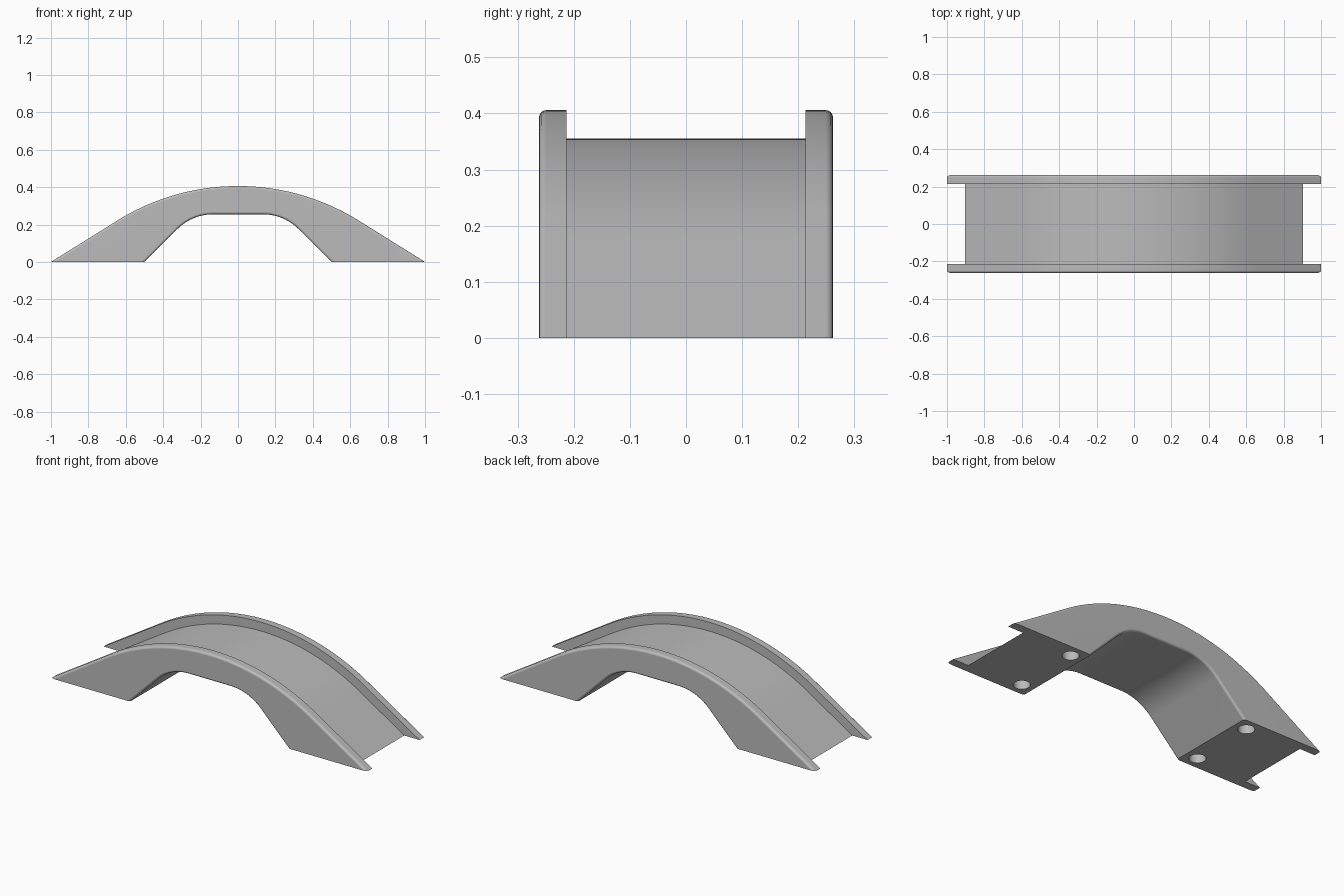
import bpy, bmesh, math
from mathutils import Matrix

cube = bpy.data.objects.get("Cube")
if cube:
    bpy.data.objects.remove(cube, do_unlink=True)

WIDTH, RAIL_Y, RAIL_H = 0.262, 0.213, 0.051
TOP, RADIUS, SLOPE = 0.406, 1.22, math.radians(32)

grey = bpy.data.materials.new("plain_grey")
grey.use_nodes = True
grey.diffuse_color = (0.5, 0.5, 0.5, 1)
grey.node_tree.nodes["Principled BSDF"].inputs["Base Color"].default_value = grey.diffuse_color


def arc(cx, cz, r, start, end, n):
    """Points on an arc, angles measured clockwise from straight up."""
    steps = [start + (end - start) * i / n for i in range(n + 1)]
    return [(cx + r * math.sin(a), cz + r * math.cos(a)) for a in steps]


def hump(drop, floor):
    """Arched top line with tangent straight ramps down to the floor height."""
    r = RADIUS - drop
    pts = arc(0, TOP - RADIUS, r, -SLOPE, SLOPE, 40)
    x, z = pts[-1]
    end = x + (z - floor) / math.tan(SLOPE)
    return [(-end, floor)] + pts + [(end, floor)]


def extrude(name, profile, half):
    """Solid made by sweeping an XZ profile along Y."""
    bm = bmesh.new()
    face = bm.faces.new([bm.verts.new((x, -half, z)) for x, z in profile])
    new = bmesh.ops.extrude_face_region(bm, geom=[face])["geom"]
    bmesh.ops.translate(bm, vec=(0, 2 * half, 0),
                        verts=[v for v in new if isinstance(v, bmesh.types.BMVert)])
    bmesh.ops.recalc_face_normals(bm, faces=bm.faces)
    return bm


def make_object(name, bm):
    mesh = bpy.data.meshes.new(name)
    bm.to_mesh(mesh)
    bm.free()
    mesh.materials.append(grey)
    obj = bpy.data.objects.new(name, mesh)
    bpy.context.collection.objects.link(obj)
    return obj


# Bridge body: arched top, filleted opening underneath
fillet, opening_z, foot_x = 0.27, 0.255, 0.5
bend = foot_x - opening_z - fillet * math.tan(math.pi / 8)
right = arc(bend, opening_z - fillet, fillet, math.pi / 4, 0, 10)
opening = [(foot_x, 0)] + right + [(-x, z) for x, z in reversed(right)] + [(-foot_x, 0)]
outer = hump(0, 0)
outer = [(x / outer[-1][0], z) if z == 0 else (x, z) for x, z in outer]
bm = extrude("bridge", outer + opening, WIDTH)

# Round the outer edges of both sides, leaving the feet sharp
rims = [e for e in bm.edges
        if abs(e.verts[0].co.y - e.verts[1].co.y) < 1e-5
        and max(v.co.z for v in e.verts) > 1e-4]
bmesh.ops.bevel(bm, geom=rims, offset=0.013, segments=4, profile=0.5, affect='EDGES')
bridge = make_object("bridge", bm)

# Cutter for the roadway between the rails
deck = hump(RAIL_H, -0.1)
road = make_object("road_cutter", extrude("road", deck + [(deck[-1][0], 1), (deck[0][0], 1)], RAIL_Y))

# Cutter for the four round sockets in the feet
bm = bmesh.new()
for sx in (-1, 1):
    for sy in (-1, 1):
        bmesh.ops.create_cone(bm, cap_ends=True, segments=32, radius1=0.043, radius2=0.043,
                              depth=0.2, matrix=Matrix.Translation((sx * 0.573, sy * 0.19, 0)))
sockets = make_object("socket_cutter", bm)

bpy.ops.object.select_all(action='DESELECT')
bpy.context.view_layer.objects.active = bridge
bridge.select_set(True)
for cutter in (road, sockets):
    mod = bridge.modifiers.new("cut", 'BOOLEAN')
    mod.operation, mod.solver, mod.object = 'DIFFERENCE', 'EXACT', cutter
    bpy.ops.object.modifier_apply(modifier=mod.name)
    bpy.data.objects.remove(cutter, do_unlink=True)

# Smooth curves, crisp corners
bpy.ops.object.shade_smooth_by_angle(angle=math.radians(30))
normals = bridge.modifiers.new("even_normals", 'WEIGHTED_NORMAL')
normals.keep_sharp = True
